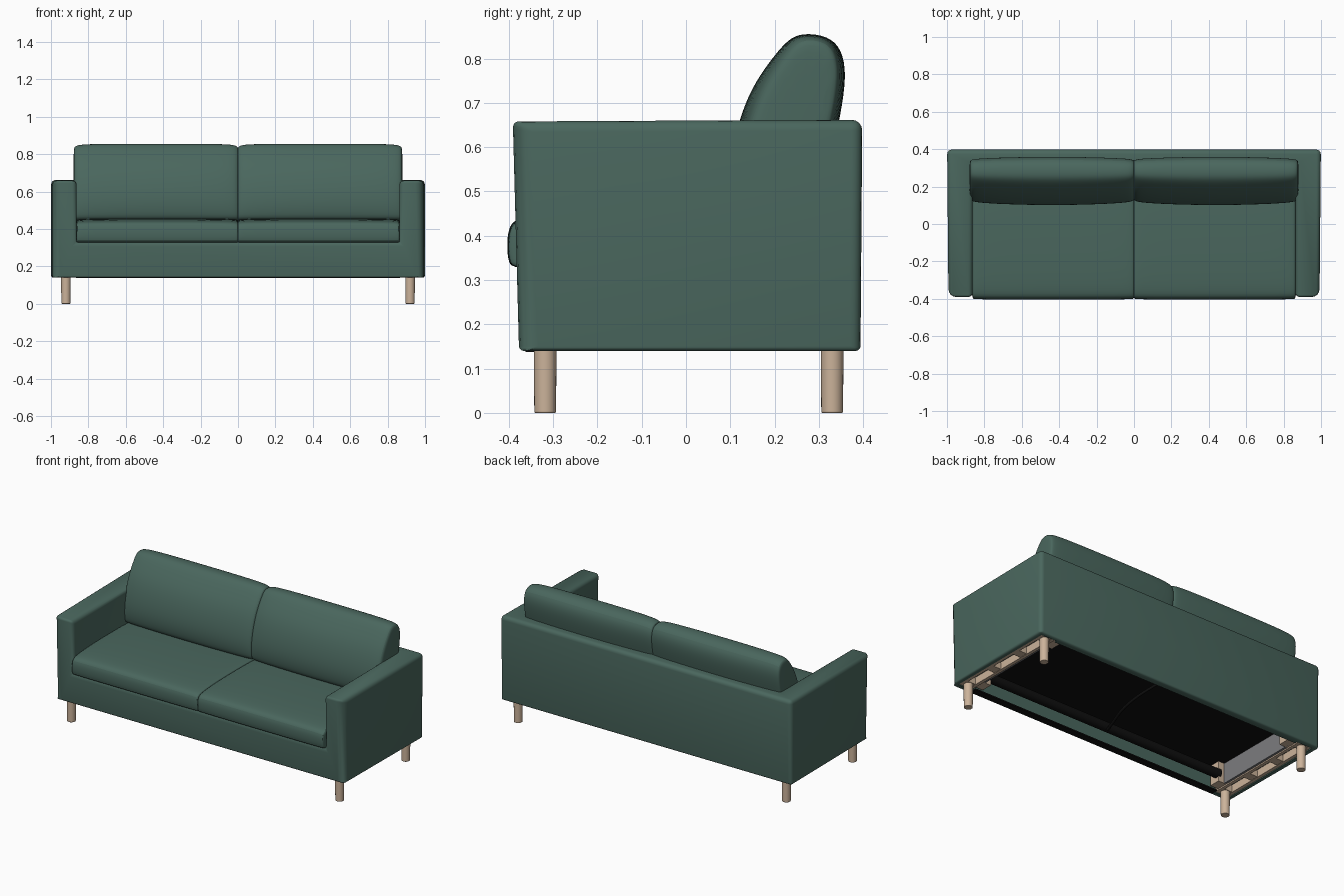
import bpy, bmesh, math
from mathutils import Vector

cube = bpy.data.objects.get("Cube")
if cube:
    bpy.data.objects.remove(cube, do_unlink=True)


def material(name, rgb):
    m = bpy.data.materials.new(name)
    m.use_nodes = True
    m.diffuse_color = (*rgb, 1)
    bsdf = m.node_tree.nodes["Principled BSDF"]
    bsdf.inputs["Base Color"].default_value = (*rgb, 1)
    bsdf.inputs["Roughness"].default_value = 0.8
    return m


GREEN = material("green fabric", (0.068, 0.135, 0.111))
WOOD = material("pale wood", (0.6, 0.45, 0.325))
BLACK = material("black lining", (0.005, 0.005, 0.005))
GREY = material("grey board", (0.2, 0.2, 0.21))


def smooth_shade(ob):
    bpy.ops.object.select_all(action="DESELECT")
    ob.select_set(True)
    bpy.context.view_layer.objects.active = ob
    bpy.ops.object.shade_smooth_by_angle(angle=math.radians(40))


def add_bevel(ob, width, limit="ANGLE"):
    mod = ob.modifiers.new("Rounded edges", "BEVEL")
    mod.width, mod.segments, mod.limit_method = width, 4, limit
    return mod


def finish(name, bm, mat, bevel=0.0, subsurf=0, smooth=True):
    bmesh.ops.recalc_face_normals(bm, faces=bm.faces)
    me = bpy.data.meshes.new(name)
    bm.to_mesh(me)
    bm.free()
    me.materials.append(mat)
    ob = bpy.data.objects.new(name, me)
    bpy.context.collection.objects.link(ob)
    if bevel:
        add_bevel(ob, bevel)
    if subsurf:
        mod = ob.modifiers.new("Soft", "SUBSURF")
        mod.levels = mod.render_levels = subsurf
    if smooth:
        smooth_shade(ob)
    return ob


def box(name, lo, hi, mat):
    lo, hi = Vector(lo), Vector(hi)
    bm = bmesh.new()
    bmesh.ops.create_cube(bm, size=1)
    for v in bm.verts:
        v.co = (lo + hi) / 2 + v.co * (hi - lo)
    return finish(name, bm, mat, smooth=False)


def side_box(name, side, x, y, z, mat):
    xs = sorted((side * x[0], side * x[1]))
    return box(name, (xs[0], y[0], z[0]), (xs[1], y[1], z[1]), mat)


def cushion(name, side, x0, x1, profile, stations, pivot, lean):
    """Loft a side profile across x, thinning it towards both ends."""
    bm = bmesh.new()
    full = stations + [(1 - t, a, b) for t, a, b in reversed(stations[:-1])]
    rings = []
    for t, sy, sz in full:
        ring = []
        for y, z in profile:
            axis = pivot[0] + lean * (z - pivot[1])
            ring.append(bm.verts.new((side * (x0 + (x1 - x0) * t),
                                      axis + (y - axis) * sy,
                                      pivot[1] + (z - pivot[1]) * sz)))
        rings.append(ring)
    n = len(profile)
    for a, b in zip(rings, rings[1:]):
        for i in range(n):
            bm.faces.new((a[i], a[(i + 1) % n], b[(i + 1) % n], b[i]))
    bm.faces.new(rings[0])
    bm.faces.new(rings[-1])
    return finish(name, bm, GREEN, subsurf=2)


def hollow(ob, lo, hi):
    """Cut a box-shaped hollow out of an object."""
    cutter = box("hollow_cutter", lo, hi, GREEN)
    mod = ob.modifiers.new("Hollow", "BOOLEAN")
    mod.operation, mod.solver, mod.object = "DIFFERENCE", "EXACT", cutter
    bpy.context.view_layer.objects.active = ob
    bpy.ops.object.modifier_apply(modifier=mod.name)
    bpy.data.objects.remove(cutter, do_unlink=True)


def edge_roundness(mid, along):
    """Soft front corners, tight seams along the bottom and arm fronts."""
    if mid.z < 0.15:
        return 0.25
    if mid.y < -0.3 and abs(along.z) > 0.9 and abs(mid.x) > 0.9:
        return 1.0
    if mid.y < -0.3 and mid.z > 0.6 and abs(along.x) > 0.9:
        return 0.3
    return 0.55


# Upholstered body: slightly tapered block, seat cut out, rounded, then
# hollowed from below
body = box("sofa_body", (-0.999, -0.384, 0.14), (0.999, 0.398, 0.662), GREEN)
for v in body.data.vertices:
    top = v.co.z > 0.4
    if v.co.y < 0:
        v.co.x *= 0.993
        v.co.y += -0.007 if top else 0.007
        v.co.z -= 0.004 if top else 0
    elif not top:
        v.co.y -= 0.004
hollow(body, (-0.863, -1, 0.33), (0.863, 0.31, 1))
weights = body.data.attributes.new("bevel_weight_edge", "FLOAT", "EDGE")
for e in body.data.edges:
    a, b = (body.data.vertices[i].co for i in e.vertices)
    weights.data[e.index].value = edge_roundness((a + b) / 2, (b - a).normalized())
rounding = add_bevel(body, 0.044, "WEIGHT")
bpy.ops.object.modifier_apply(modifier=rounding.name)
hollow(body, (-0.865, -0.33, 0), (0.865, 0.35, 0.285))
for sx in (1, -1):
    xs = sorted((sx * 0.86, sx * 0.968))
    hollow(body, (xs[0], -0.345, 0), (xs[1], 0.365, 0.19))
smooth_shade(body)

# Cushion side profiles as (y, z)
seat_profile = [(-0.385, 0.322), (-0.401, 0.335), (-0.405, 0.38), (-0.4, 0.425),
                (-0.375, 0.446), (-0.2, 0.457), (0.05, 0.458), (0.27, 0.45),
                (0.3, 0.43), (0.3, 0.345), (0.28, 0.325), (0, 0.322)]
seat_stations = [(0, 0.975, 0.85), (0.006, 0.99, 0.94), (0.03, 0.997, 0.98),
                 (0.2, 1, 1), (0.5, 1, 1)]
back_profile = [(0.125, 0.44), (0.105, 0.47), (0.095, 0.55), (0.113, 0.65),
                (0.146, 0.735), (0.19, 0.797), (0.23, 0.845), (0.262, 0.857),
                (0.308, 0.854), (0.346, 0.834), (0.364, 0.78), (0.356, 0.7),
                (0.335, 0.6), (0.31, 0.49), (0.29, 0.44)]
back_stations = [(0, 0.68, 0.925), (0.008, 0.79, 0.965), (0.04, 0.87, 0.993),
                 (0.2, 0.95, 1), (0.5, 1, 1)]

for side, label in ((1, "left"), (-1, "right")):
    cushion(f"{label}_seat_cushion", side, -0.003, 0.866, seat_profile,
            seat_stations, (-0.05, 0.34), 0)
    cushion(f"{label}_back_cushion", side, -0.005, 0.88, back_profile,
            back_stations, (0.205, 0.47), 0.24)

    # Round tapered legs
    for y, end in ((-0.318, "front"), (0.33, "back")):
        bm = bmesh.new()
        bmesh.ops.create_cone(bm, cap_ends=True, segments=24, radius1=0.0245,
                              radius2=0.026, depth=0.17)
        bmesh.ops.translate(bm, verts=bm.verts, vec=(side * 0.92, y, 0.085))
        finish(f"{label}_{end}_leg", bm, WOOD, bevel=0.003)

    # Wooden ladder frame recessed under each arm
    for x in (0.872, 0.945):
        side_box(f"{label}_under_rail", side, (x, x + 0.02), (-0.345, 0.365),
                 (0.144, 0.19), WOOD)
    for y in (-0.318, -0.1, 0.12, 0.33):
        side_box(f"{label}_under_crosspiece", side, (0.88, 0.955),
                 (y - 0.027, y + 0.027), (0.146, 0.185), WOOD)

    # Inner end board between corner blocks
    side_box(f"{label}_end_board", side, (0.856, 0.87), (-0.25, 0.29),
             (0.15, 0.285), GREY)
    for y in (-0.285, 0.305):
        side_box(f"{label}_corner_block", side, (0.815, 0.87),
                 (y - 0.035, y + 0.035), (0.15, 0.285), WOOD)

# Dark underside: lining, front strip and support bar
box("under_lining", (-0.865, -0.33, 0.275), (0.865, 0.35, 0.287), BLACK)
box("front_under_strip", (-0.865, -0.362, 0.137), (0.865, -0.322, 0.145), BLACK)
bm = bmesh.new()
bmesh.ops.create_cone(bm, cap_ends=True, segments=20, radius1=0.028,
                      radius2=0.028, depth=1.66)
for v in bm.verts:
    v.co = (v.co.z, v.co.x - 0.265, v.co.y + 0.205)
finish("support_bar", bm, BLACK)

# Slack strap hanging across the lining
curve = bpy.data.curves.new("under_strap", "CURVE")
curve.dimensions = "3D"
curve.bevel_depth = 0.008
curve.materials.append(BLACK)
spline = curve.splines.new("BEZIER")
path = [(-0.02, -0.25, 0.18), (0.04, 0, 0.21), (0, 0.3, 0.265)]
spline.bezier_points.add(len(path) - 1)
for p, co in zip(spline.bezier_points, path):
    p.co = co
    p.handle_left_type = p.handle_right_type = "AUTO"
bpy.context.collection.objects.link(bpy.data.objects.new("under_strap", curve))
